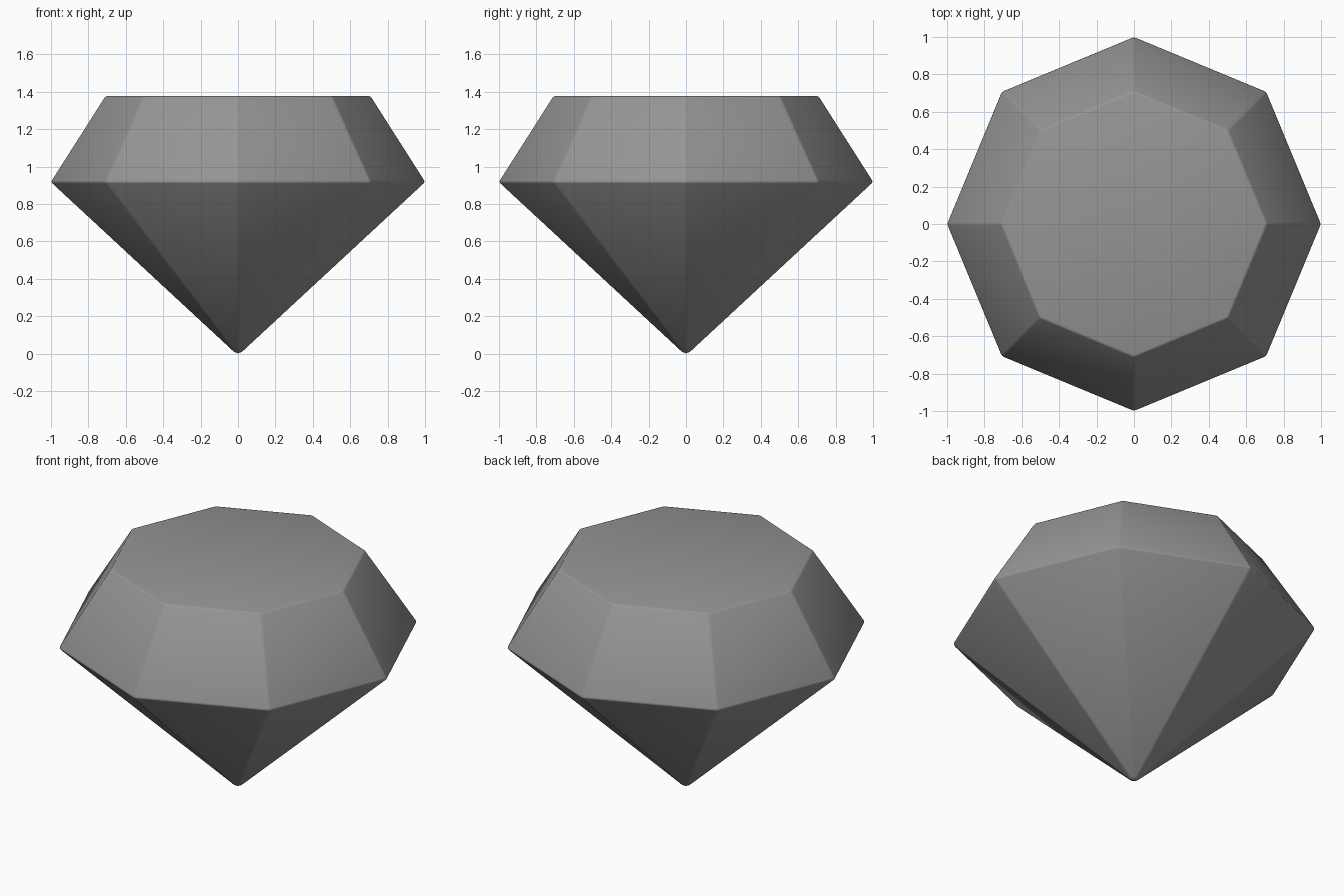
import bpy
import bmesh
from math import cos, sin, tau

cube = bpy.data.objects.get("Cube")
if cube:
    bpy.data.objects.remove(cube)

SIDES = 8

# Gem colour
grey = bpy.data.materials.new("stone grey")
grey.use_nodes = True
colour = (0.3, 0.3, 0.3, 1)
grey.diffuse_color = colour
grey.node_tree.nodes["Principled BSDF"].inputs["Base Color"].default_value = colour


def ring(bm, radius, z):
    return [bm.verts.new((radius * cos(tau * i / SIDES), radius * sin(tau * i / SIDES), z))
            for i in range(SIDES)]


# Pointed pavilion, sloping crown and flat table
bm = bmesh.new()
tip = bm.verts.new((0, 0, 0))
girdle = ring(bm, 1.003, 0.93)
table = ring(bm, 0.71, 1.39)
for i in range(SIDES):
    j = (i + 1) % SIDES
    bm.faces.new((tip, girdle[j], girdle[i]))
    bm.faces.new((girdle[i], girdle[j], table[j], table[i]))
bm.faces.new(table)
bmesh.ops.recalc_face_normals(bm, faces=bm.faces)

# Softened facet edges
bmesh.ops.bevel(bm, geom=bm.edges[:], offset=0.01, offset_type='OFFSET',
                segments=2, profile=0.5, affect='EDGES', clamp_overlap=True)

# Stand the tip on the ground
low = min(v.co.z for v in bm.verts)
bmesh.ops.translate(bm, verts=bm.verts, vec=(0, 0, -low))
for face in bm.faces:
    face.smooth = True

mesh = bpy.data.meshes.new("gem")
bm.to_mesh(mesh)
bm.free()
mesh.materials.append(grey)
gem = bpy.data.objects.new("gem", mesh)
bpy.context.collection.objects.link(gem)
